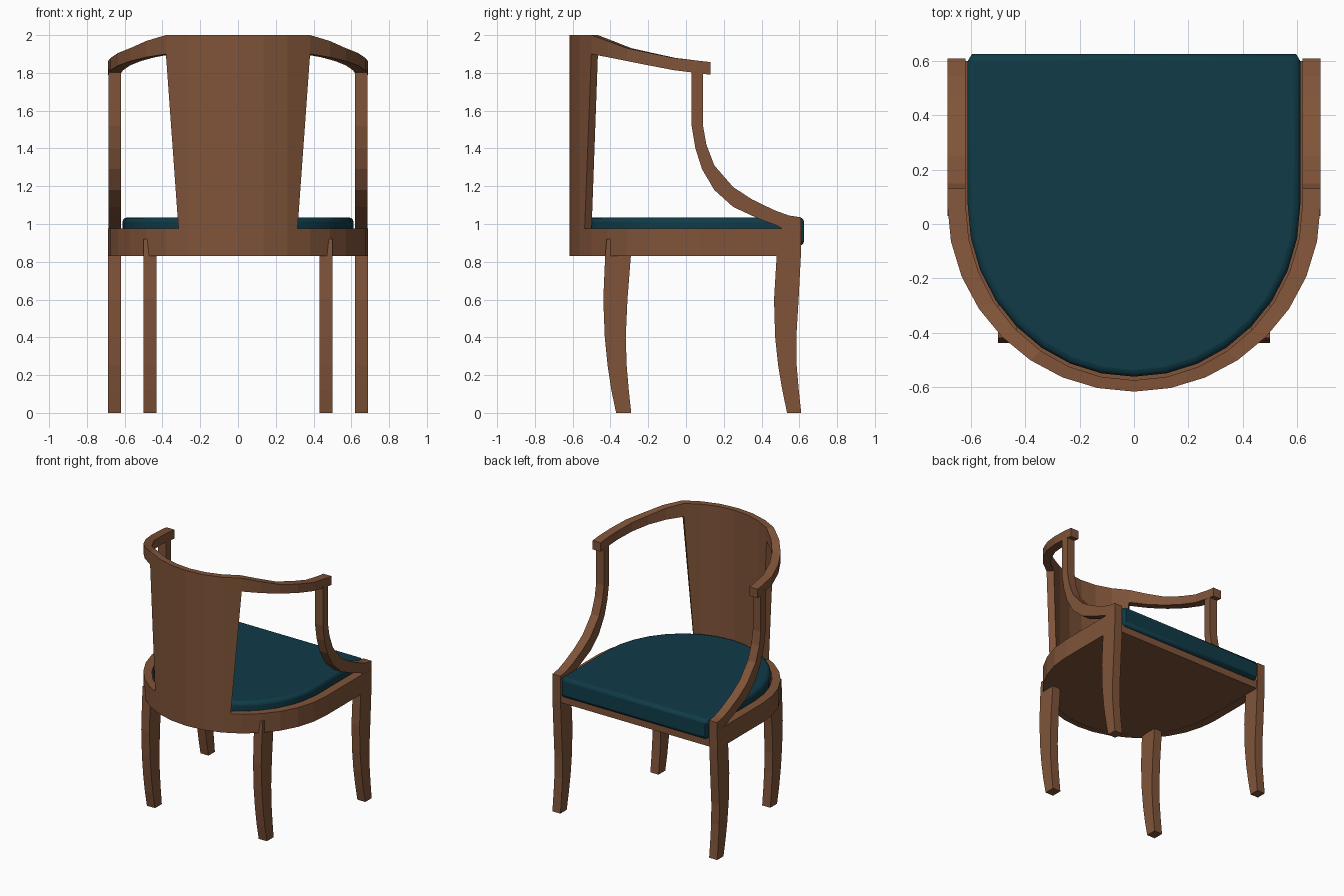
import bpy, bmesh, math

if "Cube" in bpy.data.objects:
    bpy.data.objects.remove(bpy.data.objects["Cube"])

def material(name, rgb):
    m = bpy.data.materials.new(name)
    m.diffuse_color = (*rgb, 1)
    m.use_nodes = True
    m.node_tree.nodes["Principled BSDF"].inputs["Base Color"].default_value = m.diffuse_color
    return m

WOOD = material("brown wood", (0.215, 0.088, 0.041))
TEAL = material("dark teal fabric", (0.005, 0.044, 0.064))
CY, STEP = 0.07, math.radians(11.25)

def finish(name, bm, mat):
    bmesh.ops.recalc_face_normals(bm, faces=bm.faces[:])
    me = bpy.data.meshes.new(name)
    bm.to_mesh(me)
    bm.free()
    me.materials.append(mat)
    ob = bpy.data.objects.new(name, me)
    bpy.context.collection.objects.link(ob)
    return ob

def loft(name, rings, mat=WOOD):
    """Skin a row of equal rings and cap both ends."""
    bm = bmesh.new()
    vs = [[bm.verts.new(p) for p in r] for r in rings]
    n = len(vs[0])
    for a, b in zip(vs, vs[1:]):
        for i in range(n):
            bm.faces.new((a[i], a[(i + 1) % n], b[(i + 1) % n], b[i]))
    bm.faces.new(vs[0])
    bm.faces.new(vs[-1])
    return finish(name, bm, mat)

def on_arc(i, rx, ry):
    a = i * STEP
    return (rx * math.sin(a), CY - ry * math.cos(a))

def u_path(rx, ry, ends):
    """Half round at the back with straight arms to each y in ends."""
    arc = [on_arc(i, rx, ry) for i in range(-8, 9)]
    return [(-rx, y) for y in ends[::-1]] + arc + [(rx, y) for y in ends]

def ring(o, i, lo, hi):
    return [(*o, lo), (*o, hi), (*i, hi), (*i, lo)]

def interp(table, y):
    for (y0, a0), (y1, a1) in zip(table, table[1:]):
        if y <= y1:
            return a0 + (a1 - a0) * max(0, (y - y0) / (y1 - y0))
    return table[-1][1]

OUT, INN = (0.687, 0.687), (0.62, 0.645)

# seat rail
loft("seat_rail", [ring(o, i, 0.83, 0.975) for o, i in
     zip(u_path(*OUT, [0.608]), u_path(*INN, [0.608]))])

# curved top rail that drops into the arms
TOP = [(-0.5, 2.0), (-0.31, 1.93), (-0.07, 1.88), (0.13, 1.857)]
LOW = [(-0.5, 1.9), (-0.31, 1.862), (-0.07, 1.815), (0.13, 1.79)]
loft("top_rail_and_arms", [ring(o, i, interp(LOW, o[1]), interp(TOP, o[1])) for o, i in
     zip(u_path(*OUT, [0.13]), u_path(*INN, [0.13]))])

# back panel, widening upward
def panel_ring(i):
    lo_o, hi_o, lo_i, hi_i = on_arc(i, *OUT), on_arc(i, *OUT), on_arc(i, *INN), on_arc(i, *INN)
    if abs(i) == 3:
        k = 2 if i > 0 else -2
        mix = lambda p, q: tuple(a + (b - a) * 0.44 for a, b in zip(p, q))
        lo_o, lo_i = mix(on_arc(k, *OUT), lo_o), mix(on_arc(k, *INN), lo_i)
    return [(*lo_o, 0.975), (*hi_o, 1.9), (*hi_i, 1.9), (*lo_i, 0.975)]
loft("back_panel", [panel_ring(i) for i in range(-3, 4)])

# seat board closing the underside
board = u_path(0.63, 0.65, [0.6])
loft("seat_board", [[(x, y, z) for x, y in board] for z in (0.832, 0.9)])

# cushion with rounded edges
pad = u_path(0.612, 0.632, [0.6])
pad = [(-0.597, 0.625)] + pad + [(0.597, 0.625)]
cushion = loft("cushion", [[(x, y, z) for x, y in pad] for z in (0.885, 1.035)], TEAL)
b = cushion.modifiers.new("rounding", 'BEVEL')
b.width, b.segments, b.limit_method, b.angle_limit = 0.025, 3, 'ANGLE', math.radians(60)
bpy.context.view_layer.objects.active = cushion
cushion.select_set(True)
bpy.ops.object.shade_smooth_by_angle(angle=math.radians(35))

# legs and arm supports: side profiles as (y, z) edge pairs, given thickness in x
FRONT_LEG = [((0.535, 0), (0.61, 0)), ((0.51, 0.12), (0.597, 0.12)), ((0.488, 0.25), (0.586, 0.25)),
             ((0.472, 0.4), (0.584, 0.4)), ((0.466, 0.6), (0.596, 0.6)),
             ((0.48, 0.83), (0.608, 0.83)), ((0.485, 0.975), (0.61, 0.975))]
BACK_LEG = [((-0.37, 0), (-0.29, 0)), ((-0.395, 0.12), (-0.303, 0.12)), ((-0.415, 0.25), (-0.314, 0.25)),
            ((-0.43, 0.4), (-0.319, 0.4)), ((-0.438, 0.6), (-0.31, 0.6)),
            ((-0.428, 0.83), (-0.292, 0.83)), ((-0.42, 0.92), (-0.285, 0.92))]
SUPPORT = [((0.03, 1.82), (0.09, 1.82)), ((0.03, 1.52), (0.09, 1.52)), ((0.05, 1.4), (0.108, 1.42)),
           ((0.085, 1.29), (0.15, 1.31)), ((0.15, 1.18), (0.25, 1.195)), ((0.25, 1.09), (0.35, 1.13)),
           ((0.38, 1.03), (0.47, 1.072)), ((0.485, 0.99), (0.545, 1.045)),
           ((0.52, 0.97), (0.61, 1.035)), ((0.53, 0.96), (0.61, 0.97))]

for s, side in ((1, "right"), (-1, "left")):
    for name, prof, x0, x1 in (("front_leg", FRONT_LEG, 0.62, 0.687),
                               ("back_leg", BACK_LEG, 0.432, 0.5),
                               ("arm_support", SUPPORT, 0.62, 0.686)):
        loft(f"{name}_{side}", [[(s * x0, *a), (s * x1, *a), (s * x1, *b), (s * x0, *b)]
                                for a, b in prof])
